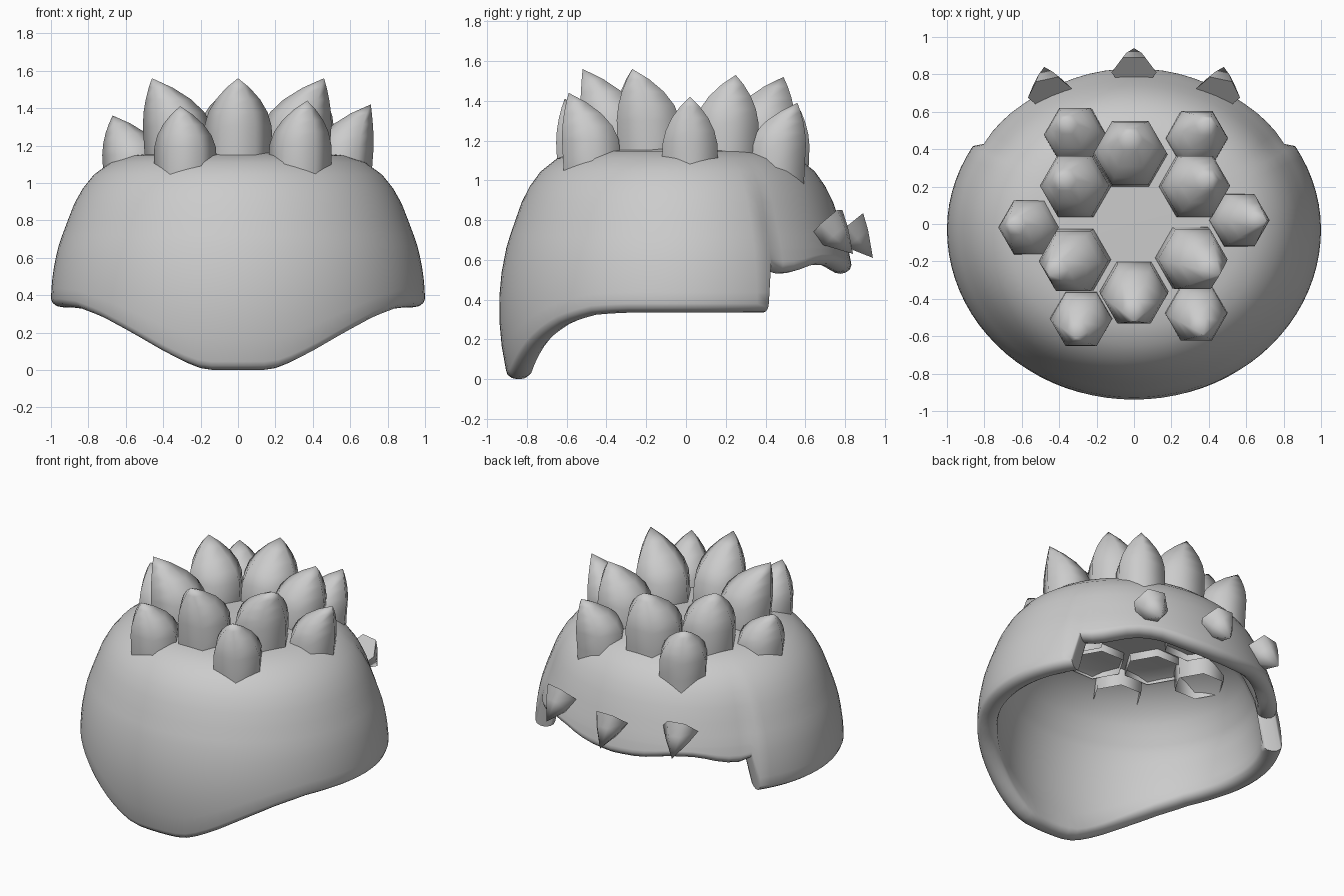
import bpy, bmesh, math
from mathutils import Vector

if "Cube" in bpy.data.objects:
    bpy.data.objects.remove(bpy.data.objects["Cube"])

CY = -0.03  # plan centre of the shell
LIP = .065  # half the wall thickness
ROUND = .045  # height of the rim rounding


def lerp_table(x, pts):
    for (x0, y0), (x1, y1) in zip(pts, pts[1:]):
        if x <= x1:
            return y0 + (y1 - y0) * max(0, (x - x0) / (x1 - x0))
    return pts[-1][1]


def finish(bm, name, angle):
    bmesh.ops.recalc_face_normals(bm, faces=bm.faces)
    me = bpy.data.meshes.new(name)
    bm.to_mesh(me)
    bm.free()
    ob = bpy.data.objects.new(name, me)
    bpy.context.collection.objects.link(ob)
    bpy.ops.object.select_all(action='DESELECT')
    ob.select_set(True)
    bpy.context.view_layer.objects.active = ob
    bpy.ops.object.shade_smooth_by_angle(angle=math.radians(angle))
    return ob


# Dome shell: outer wall, rounded rim and inner wall, with a varying rim height
CROWN = [(.15, 1.165), (.3, 1.163), (.45, 1.16), (.57, 1.147), (.68, 1.11), (.77, 1.045),
         (.83, .97), (.875, .89), (.91, .8), (.94, .72), (.96, .66)]
FRONT_RIM = [(0, 0), (.17, 0), (.25, .015), (.4, .085), (.6, .2), (.75, .28), (.87, .325), (.95, .335)]
BACK_RIM = [(30, .56), (37, .53), (44, .535), (55, .575), (65, .575), (78, .54), (90, .53)]


def rim_height(deg):
    d = deg if deg <= 90 else 180 - deg
    if 31 < deg < 149:
        return lerp_table(d, BACK_RIM)
    t = math.radians(deg)
    return lerp_table(abs(math.cos(t)), FRONT_RIM) if math.sin(t) < 0 else .335


def low_radius(z):
    if z > .36:
        return 1 - .04 * ((z - .36) / .3) ** 2
    return 1 - .05 * ((.36 - z) / .36) ** 2


def wall_profile(zb):
    zc = zb + ROUND
    low = [(low_radius(z), z) for z in (.66 + (zc - .66) * k / 5 for k in range(1, 6))]
    rc = low[-1][0] - LIP
    lip = [(rc + LIP * math.cos(a), zc - ROUND * math.sin(a)) for a in (math.pi * k / 6 for k in range(1, 6))]
    inner = [(r - 2 * LIP, z) for r, z in reversed(low)]
    inner += [(r - 2 * LIP * r ** .7, z - .12 * min(1, max(0, (z - .66) / .4))) for r, z in reversed(CROWN)]
    return CROWN + low + lip + inner


angles = [33 + i * 114 / 24 for i in range(25)] + [149.5 + i * 241 / 56 for i in range(57)]
bm = bmesh.new()
poles = [bm.verts.new((0, CY, z)) for z in (1.165, 1.045)]
columns = []
for deg in angles:
    d = deg % 360
    t = math.radians(d)
    tuck = .02 * max(0, 1 - (min(d, 180 - d) - 33) / 28) if 31 < d < 149 else 0  # band sits inside the side panels
    depth = .88 if math.sin(t) > 0 else .91
    col = []
    for r, z in wall_profile(rim_height(d)):
        r *= 1 - tuck * min(1, max(0, (1.1 - z) / .3))
        col.append(bm.verts.new((r * math.cos(t), CY + depth * r * math.sin(t), z)))
    columns.append(col)
for a, b in zip(columns, columns[1:] + columns[:1]):
    bm.faces.new((poles[0], a[0], b[0]))
    bm.faces.new((poles[1], b[-1], a[-1]))
    for k in range(len(a) - 1):
        bm.faces.new((a[k], a[k + 1], b[k + 1], b[k]))
finish(bm, "dome_shell", 50)


# Curved six-sided crown spikes, open underneath
def crown_spike(name, base, tip, radius):
    bm = bmesh.new()
    rings = []
    base, tip = Vector(base), Vector(tip)
    for t, r in ((0, .98), (.3, 1.02), (.55, 1), (.68, .88), (.8, .66), (.91, .35)):
        c = base.lerp(tip, t)
        c.xy = base.xy.lerp(tip.xy, t ** 4)
        rings.append([bm.verts.new(c + Vector((math.cos(i * math.pi / 3), math.sin(i * math.pi / 3), 0))
                                   * radius * r) for i in range(6)])
    for a, b in zip(rings, rings[1:]):
        for i in range(6):
            j = (i + 1) % 6
            bm.faces.new((a[i], a[j], b[j], b[i]))
    top = bm.verts.new(tip)
    for i in range(6):
        bm.faces.new((rings[-1][i], rings[-1][(i + 1) % 6], top))
    return finish(bm, name, 66)


SPIKES = [  # base x, y, z, tip x, y, z, radius
    (0, -.36, .99, 0, -.52, 1.56, .18),
    (-.31, -.19, .99, -.46, -.27, 1.56, .185),
    (.3, -.18, .99, .46, -.27, 1.56, .185),
    (-.31, .2, .99, -.4, .25, 1.53, .185),
    (.32, .2, .99, .42, .25, 1.53, .185),
    (-.02, .37, .99, -.02, .49, 1.52, .195),
    (-.28, -.5, .92, -.31, -.61, 1.41, .165),
    (.33, -.47, .92, .37, -.59, 1.44, .165),
    (-.55, -.02, .89, -.67, 0, 1.36, .165),
    (.55, .02, .89, .71, .02, 1.42, .16),
    (-.31, .47, .92, -.38, .56, 1.38, .165),
    (.33, .45, .92, .41, .56, 1.39, .165)]
for n, s in enumerate(SPIKES):
    crown_spike(f"crown_spike_{n + 1}", s[:3], s[3:6], s[6])


# Small spikes along the back band, pointing out and down
def back_spike(name, base, tip):
    bm = bmesh.new()
    base, tip = Vector(base), Vector(tip)
    q = (tip - base).to_track_quat('Z', 'Y')
    rings = []
    for t, r in ((0, .12), (.4, .08)):
        c = base.lerp(tip, t)
        rings.append([bm.verts.new(c + q @ Vector((r * math.cos(i * math.pi / 3), r * math.sin(i * math.pi / 3), 0)))
                      for i in range(6)])
    top = bm.verts.new(tip)
    bm.faces.new(rings[0])
    for i in range(6):
        j = (i + 1) % 6
        bm.faces.new((rings[0][i], rings[0][j], rings[1][j], rings[1][i]))
        bm.faces.new((rings[1][i], rings[1][j], top))
    return finish(bm, name, 66)


back_spike("back_spike_middle", (0, .81, .77), (0, .94, .61))
for side, label in ((-1, "left"), (1, "right")):
    back_spike(f"back_spike_{label}", (side * .45, .7, .78), (side * .48, .84, .63))
